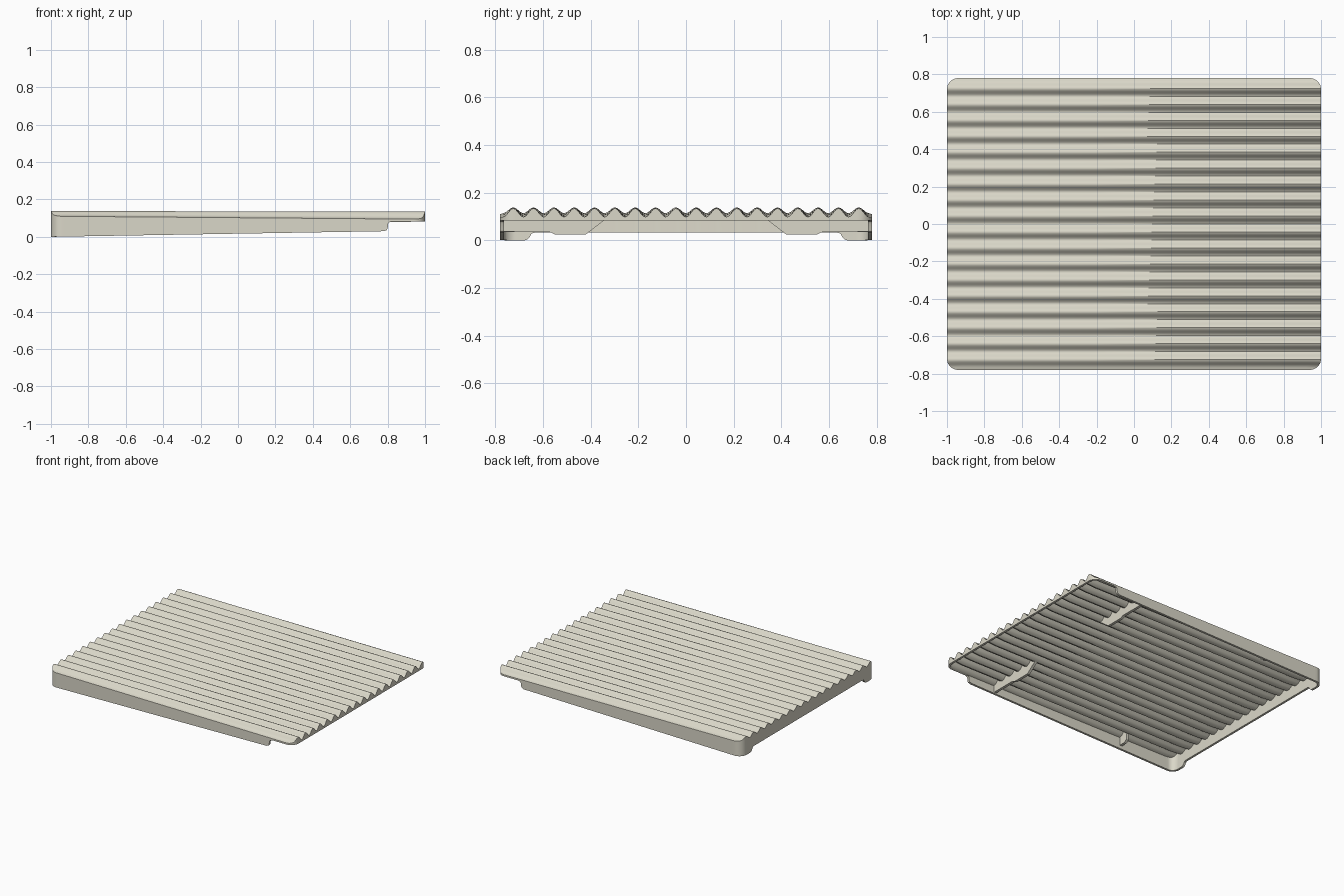
import bpy, bmesh, math

if "Cube" in bpy.data.objects:
    bpy.data.objects.remove(bpy.data.objects["Cube"])

HALF_Y, RADIUS = 0.78, 0.06
RIDGES, PITCH = 18, 0.0853
THICK = 0.016

mat = bpy.data.materials.new("warm_ivory")
mat.diffuse_color = (0.70, 0.68, 0.58, 1)
mat.use_nodes = True
mat.node_tree.nodes["Principled BSDF"].inputs["Base Color"].default_value = mat.diffuse_color


def interp(v, pts):
    """Piecewise linear lookup."""
    if v <= pts[0][0]:
        return pts[0][1]
    for (a, za), (b, zb) in zip(pts, pts[1:]):
        if v <= b:
            return za + (zb - za) * (v - a) / (b - a)
    return pts[-1][1]


def top_z(x, y):
    """Corrugated top: ridge crests nearly level, grooves deepen towards +x."""
    t = (x + 1) / 2
    crest = 0.138 - 0.004 * t
    valley = 0.114 - 0.016 * t
    edge = RIDGES / 2 * PITCH
    if abs(y) > edge:
        return valley - 0.004 * (abs(y) - edge) / (HALF_Y - edge)
    # crests sit half a pitch away from y = 0
    wave = 0.5 - 0.5 * math.cos(2 * math.pi * y / PITCH)
    return valley + (crest - valley) * wave


def end_x(y):
    """Half length at y, with rounded plan corners."""
    d = max(0, abs(y) - (HALF_Y - RADIUS))
    return 1 - RADIUS + math.sqrt(max(0, RADIUS ** 2 - d * d))


def skirt_z(x, y):
    """Lower edge of the surrounding wall."""
    if x < -0.93 and abs(y) < 0.72:
        return interp(-abs(y), [(-0.675, 0.0), (-0.66, 0.006),
                                (-0.65, 0.027), (-0.635, 0.033)])
    return interp(x, [(-1, 0), (0.78, 0.03), (0.795, 0.036), (0.80, 0.045),
                      (0.803, 0.07), (0.81, 0.079), (0.825, 0.083), (1, 0.083)])


def finish(bm, name):
    mesh = bpy.data.meshes.new(name)
    bm.to_mesh(mesh)
    bm.free()
    mesh.materials.append(mat)
    ob = bpy.data.objects.new(name, mesh)
    bpy.context.collection.objects.link(ob)
    bpy.ops.object.select_all(action='DESELECT')
    ob.select_set(True)
    bpy.context.view_layer.objects.active = ob
    return ob


# Ribbed tray: corrugated sheet with an extruded skirt, then given thickness
cols = [-0.92, -0.6, -0.2, 0.2, 0.5, 0.78, 0.795, 0.80, 0.803, 0.81, 0.825, 0.92]
n = RIDGES * 10
rows = [(i / n - 0.5) * RIDGES * PITCH for i in range(n + 1)]
rim = [0.7715, 0.775, 0.778, 0.7795, HALF_Y]
rows = [-r for r in reversed(rim)] + rows + rim

bm = bmesh.new()
grid = []
for y in rows:
    xs = [-end_x(y)] + cols + [end_x(y)]
    grid.append([bm.verts.new((x, y, top_z(x, y))) for x in xs])
for r0, r1 in zip(grid, grid[1:]):
    for i in range(len(r0) - 1):
        bm.faces.new((r0[i], r0[i + 1], r1[i + 1], r1[i]))
border = [e for e in bm.edges if e.is_boundary]
ext = bmesh.ops.extrude_edge_only(bm, edges=border)
for v in ext["geom"]:
    if isinstance(v, bmesh.types.BMVert):
        v.co.z = skirt_z(v.co.x, v.co.y)
bmesh.ops.recalc_face_normals(bm, faces=bm.faces)
bm.faces.ensure_lookup_table()
if bm.faces[0].normal.z < 0:
    bmesh.ops.reverse_faces(bm, faces=bm.faces)
tray = finish(bm, "ribbed_tray")
mod = tray.modifiers.new("thickness", 'SOLIDIFY')
mod.thickness = THICK
mod.offset = -1
bpy.ops.object.modifier_apply(modifier=mod.name)
bpy.ops.object.shade_smooth_by_angle(angle=math.radians(35))


def bracket(name, x, profile, side, width=0.02):
    """Cross plate under the sheet; profile gives its lower edge along |y|."""
    bm = bmesh.new()
    y0, y1 = profile[0][0], profile[-1][0]
    steps = int((y1 - y0) / 0.008)
    ys = sorted({y0 + (y1 - y0) * i / steps for i in range(steps + 1)}
                | {p[0] for p in profile})
    rings = []
    for y in ys:
        top = top_z(x, y) - THICK * 0.5
        low = min(interp(y, profile), top - 0.002)
        rings.append([bm.verts.new((x + dx, side * y, z)) for dx, z in
                      ((-width / 2, low), (width / 2, low),
                       (width / 2, top), (-width / 2, top))])
    for a, b in zip(rings, rings[1:]):
        for i in range(4):
            j = (i + 1) % 4
            bm.faces.new((a[i], a[j], b[j], b[i]))
    bm.faces.new(rings[0])
    bm.faces.new(rings[-1])
    bmesh.ops.recalc_face_normals(bm, faces=bm.faces)
    finish(bm, name)


# Underside brackets, mirrored front and back
LONG = [(0.33, 0.095), (0.355, 0.075), (0.42, 0.025), (0.55, 0.025),
        (0.575, 0.036), (0.77, 0.036)]
SHORT = [(0.70, 0.05), (0.72, 0.036), (0.77, 0.034)]
for side, label in ((-1, "front"), (1, "back")):
    bracket(label + "_long_bracket", 0.57, LONG, side)
    bracket(label + "_short_bracket", -0.53, SHORT, side)
